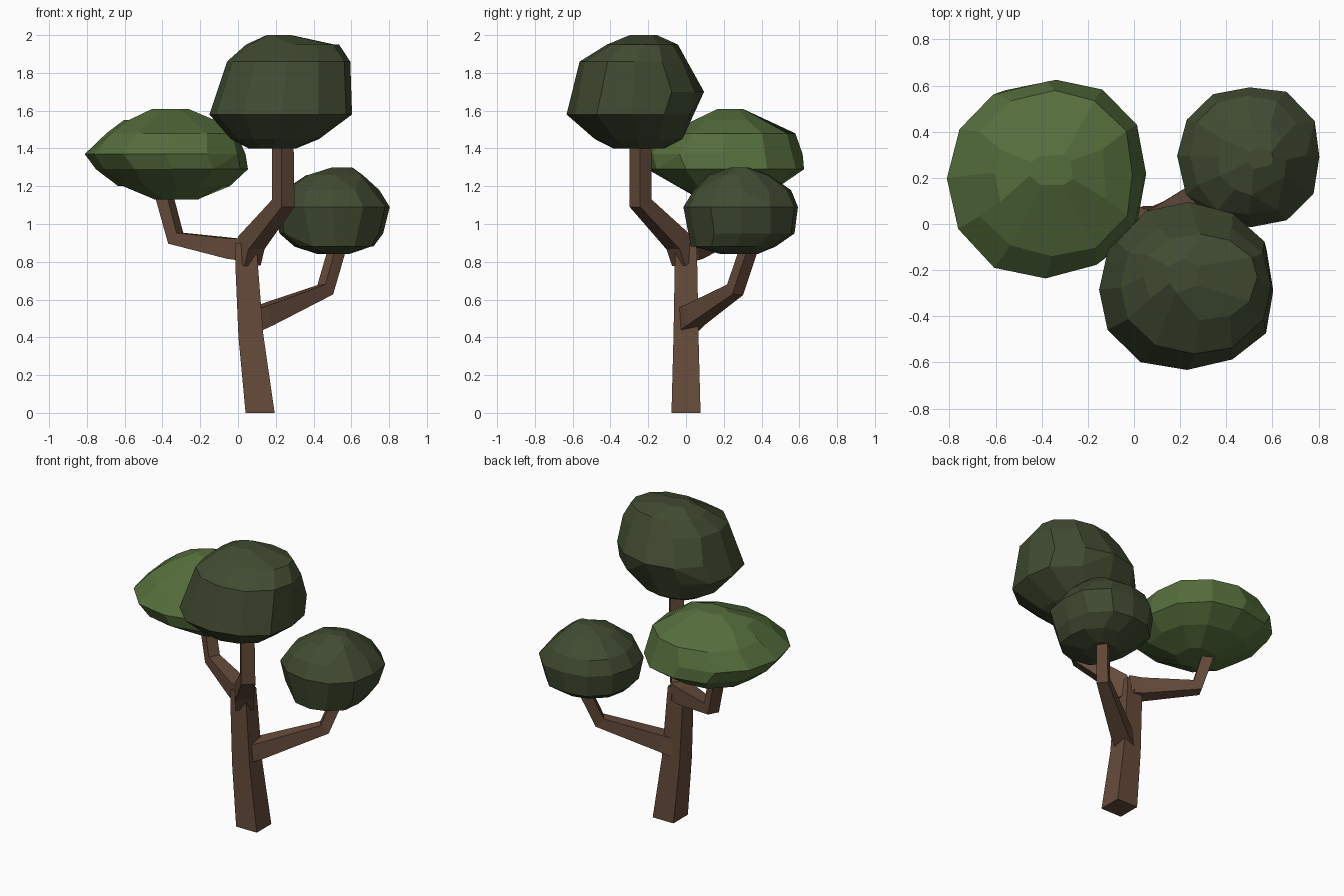
import bpy, bmesh, math, random
from mathutils import Vector

if "Cube" in bpy.data.objects:
    bpy.data.objects.remove(bpy.data.objects["Cube"])

random.seed(4)


def material(name, rgb):
    m = bpy.data.materials.new(name)
    m.diffuse_color = (*rgb, 1)
    m.use_nodes = True
    m.node_tree.nodes["Principled BSDF"].inputs["Base Color"].default_value = m.diffuse_color
    return m


BARK = material("bark brown", (0.130, 0.070, 0.043))
LIGHT = material("leaf green", (0.090, 0.155, 0.045))
DARK = material("dark leaf green", (0.052, 0.070, 0.031))


def finish(bm, name, mat):
    bmesh.ops.recalc_face_normals(bm, faces=bm.faces)
    me = bpy.data.meshes.new(name)
    bm.to_mesh(me)
    bm.free()
    me.materials.append(mat)
    bpy.context.collection.objects.link(bpy.data.objects.new(name, me))


def limb(name, path, side):
    """Four-sided tapering limb along points (x, y, z, half width)."""
    bm = bmesh.new()
    pts = [Vector(p[:3]) for p in path]
    side = Vector(side).normalized()
    rings = []
    for i, p in enumerate(pts):
        a = (p - pts[i - 1]).normalized() if i else Vector()
        b = (pts[i + 1] - p).normalized() if i < len(pts) - 1 else Vector()
        t = (a + b).normalized()
        if p.z == 0:
            t = Vector((0, 0, 1))          # flat foot on the ground
        u = (side - t * side.dot(t)).normalized()
        v = t.cross(u)
        r = path[i][3]
        rings.append([bm.verts.new(p + u * r * sx + v * r * sy)
                      for sx, sy in ((-1, -1), (1, -1), (1, 1), (-1, 1))])
    for lo, hi in zip(rings, rings[1:]):
        for k in range(4):
            j = (k + 1) % 4
            bm.faces.new((lo[k], lo[j], hi[j], hi[k]))
    bm.faces.new(rings[0])
    bm.faces.new(rings[-1])
    finish(bm, name, BARK)


def crown(name, levels, mat, n=12, power=2.25):
    """Faceted leaf clump: hull of rings (z, xmin, xmax, ymin, ymax)."""
    bm = bmesh.new()
    for z, x0, x1, y0, y1 in levels:
        for k in range(n):
            c, s = math.cos(k * math.tau / n), math.sin(k * math.tau / n)
            f = (abs(c) ** power + abs(s) ** power) ** (-1 / power)
            bm.verts.new(((x0 + x1) / 2 + c * f * (x1 - x0) / 2 + random.uniform(-.008, .008),
                          (y0 + y1) / 2 + s * f * (y1 - y0) / 2 + random.uniform(-.008, .008),
                          z))
    hull = bmesh.ops.convex_hull(bm, input=bm.verts)
    bmesh.ops.delete(bm, geom=[v for v in hull["geom_interior"] if isinstance(v, bmesh.types.BMVert)],
                     context='VERTS')
    bmesh.ops.dissolve_limit(bm, angle_limit=math.radians(11), verts=bm.verts, edges=bm.edges)
    finish(bm, name, mat)


# Trunk and branches
limb("trunk", [(0.117, 0, 0, .077), (0.068, 0, 0.41, .066),
               (0.047, 0, 0.76, .060), (0.04, 0, 0.90, .056)], (1, 0, 0))
limb("left_branch", [(0.05, 0, 0.865, .06), (-0.03, 0.04, 0.87, .054),
                     (-0.33, 0.20, 0.925, .038), (-0.41, 0.24, 1.22, .036)], (0.47, 0.88, 0))
limb("front_branch", [(0.045, 0, 0.80, .055), (0.07, -0.035, 0.90, .055),
                      (0.24, -0.24, 1.11, .044), (0.236, -0.24, 1.48, .041)], (0.77, 0.64, 0))
limb("right_branch", [(0.06, 0, 0.485, .06), (0.14, 0.04, 0.515, .055),
                      (0.462, 0.26, 0.652, .036), (0.54, 0.35, 0.92, .034)], (-0.56, 0.83, 0))

# Leaf clumps
crown("left_crown", [(1.13, -.45, -.20, .08, .33), (1.20, -.64, -.05, -.07, .50),
                     (1.29, -.75, .06, -.20, .63), (1.37, -.81, .045, -.23, .61),
                     (1.48, -.70, 0, -.14, .58), (1.55, -.60, -.10, 0, .43),
                     (1.61, -.46, -.26, .17, .30)], LIGHT)
crown("top_crown", [(1.40, .05, .30, -.38, -.12), (1.45, -.03, .43, -.48, -.02),
                    (1.58, -.15, .61, -.63, .05), (1.70, -.12, .605, -.61, .09),
                    (1.86, -.06, .59, -.56, .02), (1.95, .04, .53, -.42, -.05),
                    (2.00, .15, .28, -.30, -.15)], DARK)
crown("right_crown", [(.84, .42, .60, .18, .38), (.88, .30, .72, .03, .47),
                      (.95, .22, .77, .01, .58), (1.09, .19, .81, -.02, .60),
                      (1.18, .24, .74, .04, .56), (1.26, .36, .66, .13, .44),
                      (1.30, .50, .60, .24, .33)], DARK)
